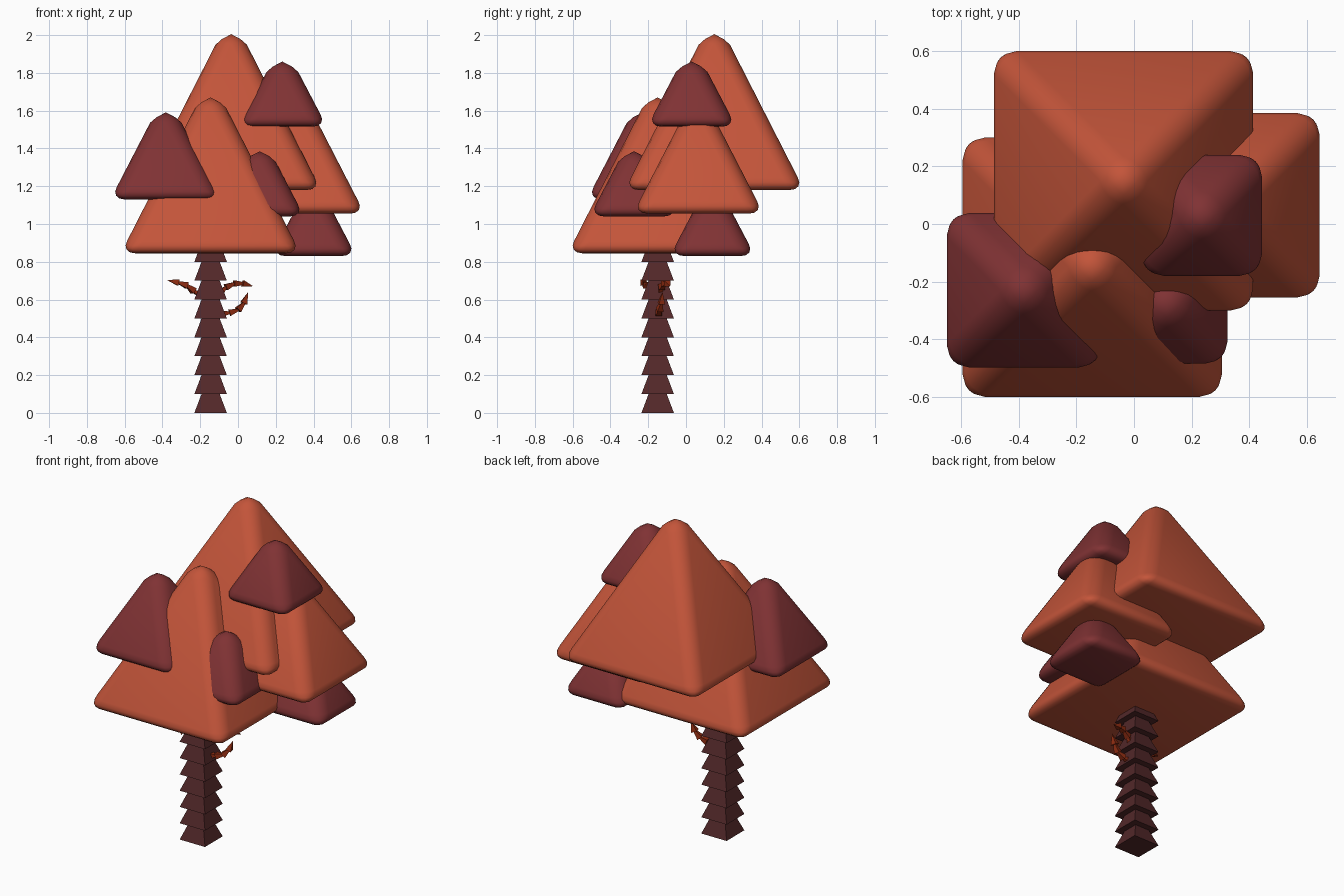
import bpy
import bmesh
from math import pi, sqrt
from mathutils import Matrix, Vector

cube = bpy.data.objects.get("Cube")
if cube:
    bpy.data.objects.remove(cube, do_unlink=True)


def material(name, rgb):
    m = bpy.data.materials.new(name)
    m.diffuse_color = (*rgb, 1)
    m.use_nodes = True
    m.node_tree.nodes["Principled BSDF"].inputs["Base Color"].default_value = (*rgb, 1)
    return m


ORANGE = material("burnt orange leaves", (0.55, 0.09, 0.042))
MAROON = material("maroon leaves", (0.215, 0.032, 0.034))
BARK = material("dark bark", (0.084, 0.021, 0.022))
TWIG = material("rust twig", (0.28, 0.026, 0.006))


def finish(bm, name, mat, smooth=False):
    bmesh.ops.recalc_face_normals(bm, faces=bm.faces)
    for f in bm.faces:
        f.smooth = smooth
    mesh = bpy.data.meshes.new(name)
    bm.to_mesh(mesh)
    bm.free()
    mesh.materials.append(mat)
    ob = bpy.data.objects.new(name, mesh)
    bpy.context.collection.objects.link(ob)
    return ob


def square_cone(bm, r1, r2, depth, matrix):
    """Four-sided cone whose base sides lie r1 from its axis."""
    bmesh.ops.create_cone(bm, cap_ends=True, segments=4, radius1=r1 * sqrt(2),
                          radius2=r2 * sqrt(2), depth=depth,
                          matrix=matrix @ Matrix.Translation((0, 0, depth / 2))
                          @ Matrix.Rotation(pi / 4, 4, "Z"))


def leaf_pyramid(name, mat, x, y, z, half):
    """Rounded pyramid with sides twice as steep as they are wide."""
    bm = bmesh.new()
    square_cone(bm, half + 0.02, 0, 2 * half + 0.04, Matrix())
    bmesh.ops.remove_doubles(bm, verts=bm.verts, dist=0.001)
    bmesh.ops.bevel(bm, geom=bm.edges[:], offset=0.075, segments=4,
                    profile=0.5, affect="EDGES", clamp_overlap=True)
    # Fit the rounded shape to its finished width and height
    low = min(v.co.z for v in bm.verts)
    high = max(v.co.z for v in bm.verts)
    wide = max(v.co.x for v in bm.verts)
    height = 2 * half - 0.075
    for v in bm.verts:
        v.co = (x + v.co.x * half / wide, y + v.co.y * half / wide,
                z + (v.co.z - low) * height / (high - low))
    finish(bm, name, mat, smooth=True)


# Foliage
leaf_pyramid("lower_canopy", ORANGE, -0.145, -0.15, 0.845, 0.45)
leaf_pyramid("top_canopy", ORANGE, -0.036, 0.15, 1.18, 0.45)
leaf_pyramid("left_canopy", ORANGE, 0.325, 0.065, 1.055, 0.32)
leaf_pyramid("upper_tuft", MAROON, 0.235, 0.03, 1.515, 0.21)
leaf_pyramid("right_tuft", MAROON, -0.382, -0.23, 1.13, 0.268)
leaf_pyramid("front_tuft", MAROON, 0.115, -0.275, 1.04, 0.21)
leaf_pyramid("low_tuft", MAROON, 0.4, 0.14, 0.83, 0.2)

# Trunk of stacked flared segments
bm = bmesh.new()
for i in range(9):
    square_cone(bm, 0.086, 0.048, 0.1, Matrix.Translation((-0.145, -0.15, i * 0.1)))
finish(bm, "trunk", BARK)


def twig(name, points):
    """Chain of small flared cones along a path, ending in a point."""
    bm = bmesh.new()
    pts = [Vector(p) for p in points]
    for i, (a, b) in enumerate(zip(pts, pts[1:])):
        d = b - a
        turn = d.to_track_quat("Z", "Y").to_matrix().to_4x4()
        tip = 0 if i == len(pts) - 2 else 0.006
        square_cone(bm, 0.017, tip, d.length * 1.1, Matrix.Translation(a) @ turn)
    finish(bm, name, TWIG)


# Twigs
twig("right_twig", [(-0.19, -0.17, 0.62), (-0.235, -0.19, 0.645),
                    (-0.27, -0.21, 0.675), (-0.315, -0.225, 0.69), (-0.37, -0.235, 0.702)])
twig("upper_left_twig", [(-0.1, -0.14, 0.63), (-0.065, -0.13, 0.665),
                         (-0.02, -0.115, 0.685), (0.025, -0.1, 0.685), (0.075, -0.085, 0.672)])
twig("lower_left_twig", [(-0.09, -0.15, 0.525), (-0.045, -0.145, 0.53),
                         (0, -0.14, 0.545), (0.03, -0.13, 0.58), (0.052, -0.125, 0.635)])
